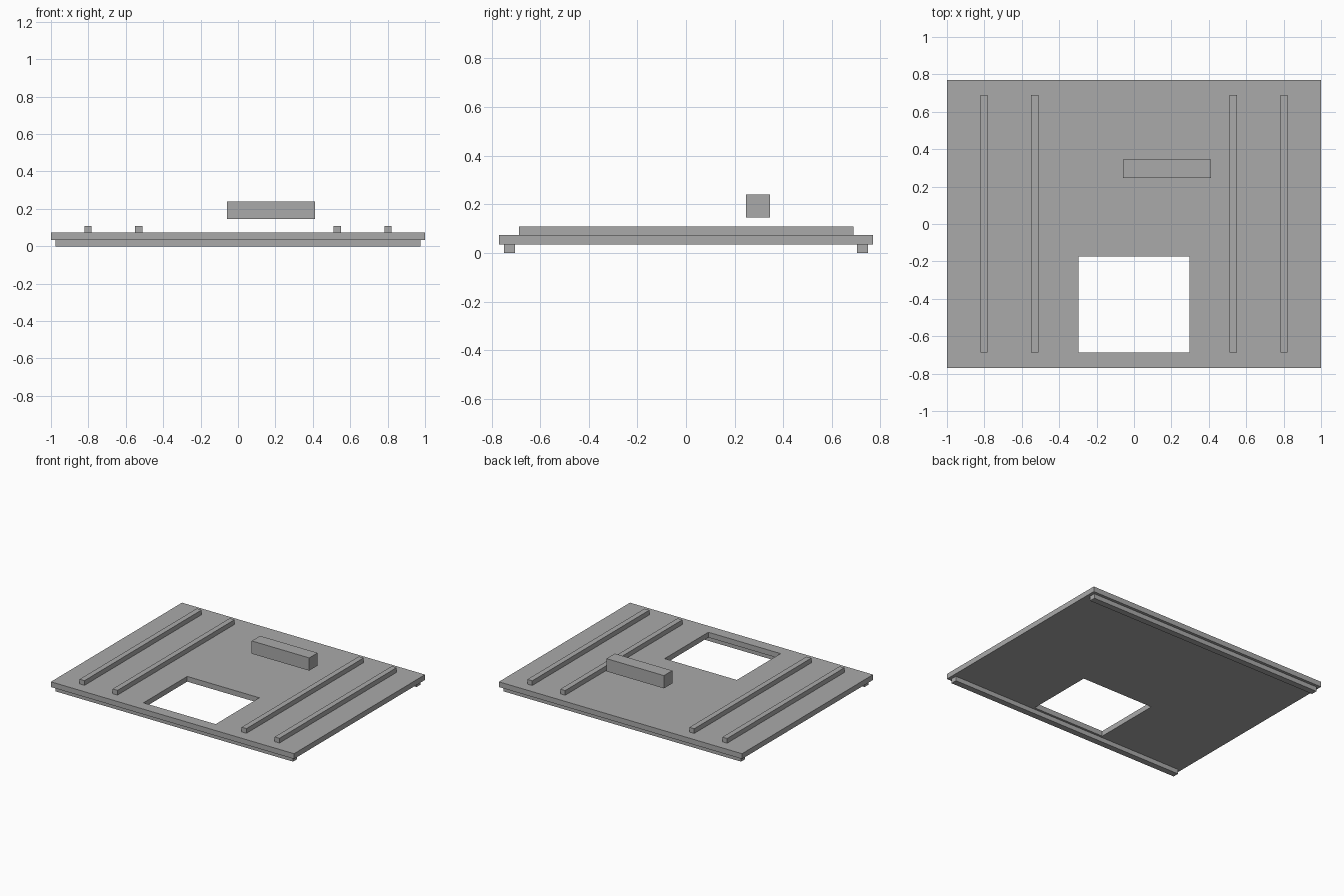
import bpy
import bmesh
from mathutils import Vector

default = bpy.data.objects.get("Cube")
if default:
    bpy.data.objects.remove(default, do_unlink=True)

# One plain grey for the whole model
grey = bpy.data.materials.new("mid_grey")
grey.use_nodes = True
colour = (0.4, 0.4, 0.4, 1)
grey.diffuse_color = colour
grey.node_tree.nodes["Principled BSDF"].inputs["Base Color"].default_value = colour


def box(name, low, high):
    """Axis-aligned box between two opposite corners."""
    low, high = Vector(low), Vector(high)
    bm = bmesh.new()
    bmesh.ops.create_cube(bm, size=1)
    bmesh.ops.scale(bm, vec=high - low, verts=bm.verts)
    bmesh.ops.translate(bm, vec=(low + high) / 2, verts=bm.verts)
    mesh = bpy.data.meshes.new(name)
    bm.to_mesh(mesh)
    bm.free()
    mesh.materials.append(grey)
    obj = bpy.data.objects.new(name, mesh)
    bpy.context.collection.objects.link(obj)
    return obj


BOTTOM, TOP = 0.034, 0.073

# Base plate with a rectangular opening near the front
plate = box("base_plate", (-1, -0.77, BOTTOM), (1, 0.77, TOP))
cutter = box("opening_cutter", (-0.297, -0.687, -0.1), (0.297, -0.173, 0.2))
cutter.hide_render = True
cut = plate.modifiers.new("opening", "BOOLEAN")
cut.operation = "DIFFERENCE"
cut.solver = "EXACT"
cut.object = cutter
bpy.context.view_layer.objects.active = plate
bpy.ops.object.modifier_apply(modifier=cut.name)
bpy.data.objects.remove(cutter, do_unlink=True)

# Runners under the front and back edges
for name, y in (("front_runner", -0.726), ("back_runner", 0.726)):
    box(name, (-0.977, y - 0.023, 0), (0.977, y + 0.023, BOTTOM))

# Pairs of long ribs on the top, on each side
for side, sign in (("left", 1), ("right", -1)):
    for place, x in (("inner", 0.531), ("outer", 0.802)):
        box(f"{side}_{place}_rib", (sign * x - 0.02, -0.687, TOP),
            (sign * x + 0.02, 0.69, 0.108))

# Separate bar held above the plate
box("raised_bar", (-0.06, 0.247, 0.145), (0.413, 0.345, 0.24))
